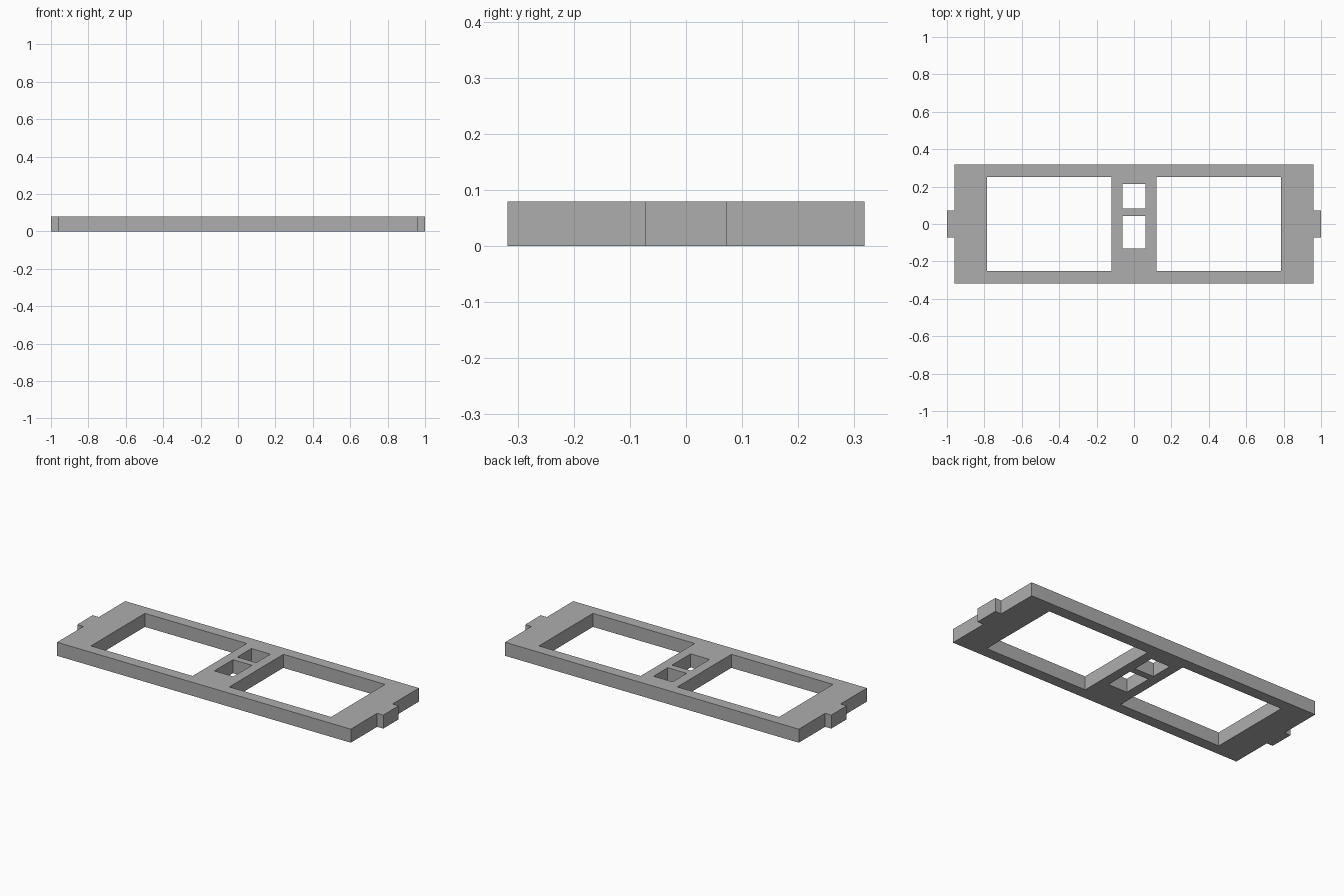
import bpy
import bmesh

cube = bpy.data.objects.get("Cube")
if cube:
    bpy.data.objects.remove(cube, do_unlink=True)

HEIGHT = 0.08
PLATE_X, PLATE_Y = 0.96, 0.318
TAB_X, TAB_Y = 1.0, 0.072

grey = bpy.data.materials.new("plain grey")
grey.use_nodes = True
colour = (0.42, 0.42, 0.42, 1)
grey.diffuse_color = colour
grey.node_tree.nodes["Principled BSDF"].inputs["Base Color"].default_value = colour


def rectangle(x0, x1, y0, y1):
    return [(x0, y0), (x1, y0), (x1, y1), (x0, y1)]


# Outer outline with a tab on each end: one quarter, mirrored around
quarter = [(TAB_X, TAB_Y), (PLATE_X, TAB_Y), (PLATE_X, PLATE_Y)]
half = quarter + [(-x, y) for x, y in reversed(quarter)]
outline = half + [(x, -y) for x, y in reversed(half)]

# Two large windows and two small slots in the middle bar
holes = [
    rectangle(-0.785, -0.12, -0.252, 0.252),
    rectangle(0.12, 0.785, -0.252, 0.252),
    rectangle(-0.062, 0.062, 0.082, 0.214),
    rectangle(-0.062, 0.062, -0.132, 0.042),
]

# Filled flat profile, extruded to the plate thickness
profile = bpy.data.curves.new("frame_profile", "CURVE")
profile.dimensions = "2D"
profile.fill_mode = "BOTH"
profile.extrude = HEIGHT / 2
for loop in [outline] + holes:
    spline = profile.splines.new("POLY")
    spline.points.add(len(loop) - 1)
    for point, (x, y) in zip(spline.points, loop):
        point.co = (x, y, 0, 1)
    spline.use_cyclic_u = True
    spline.use_smooth = False

frame = bpy.data.objects.new("mounting_frame", profile)
bpy.context.collection.objects.link(frame)

# Turn the profile into a clean, welded solid standing on the ground
mesh = bpy.data.meshes.new_from_object(
    frame.evaluated_get(bpy.context.evaluated_depsgraph_get()))
bpy.data.objects.remove(frame)
bpy.data.curves.remove(profile)
mesh.name = "mounting_frame"
bm = bmesh.new()
bm.from_mesh(mesh)
bmesh.ops.remove_doubles(bm, verts=bm.verts, dist=0.0001)
bmesh.ops.translate(bm, verts=bm.verts, vec=(0, 0, HEIGHT / 2))
bmesh.ops.recalc_face_normals(bm, faces=bm.faces)
for face in bm.faces:
    face.smooth = False
    face.material_index = 0
bm.to_mesh(mesh)
bm.free()
mesh.materials.clear()
mesh.materials.append(grey)
frame = bpy.data.objects.new("mounting_frame", mesh)
bpy.context.collection.objects.link(frame)
